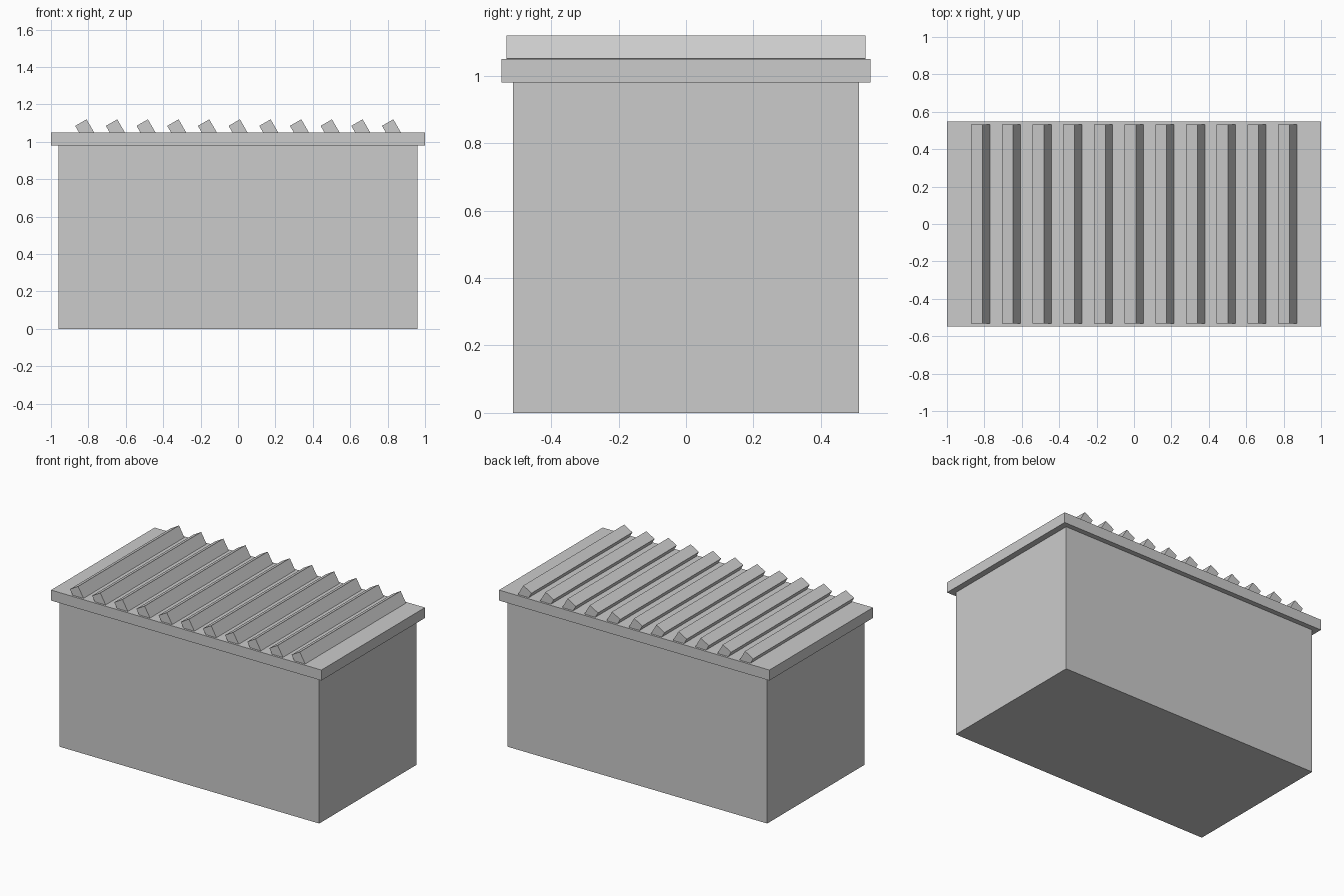
import bpy
import math

if "Cube" in bpy.data.objects:
    bpy.data.objects.remove(bpy.data.objects["Cube"])

grey = bpy.data.materials.new("light_grey")
grey.diffuse_color = (0.6, 0.6, 0.6, 1.0)
grey.use_nodes = True
grey.node_tree.nodes["Principled BSDF"].inputs["Base Color"].default_value = grey.diffuse_color


def box(name, size, location, tilt=0.0):
    """Axis-aligned box, optionally tilted about the y axis."""
    bpy.ops.mesh.primitive_cube_add(size=1, location=location, rotation=(0, tilt, 0))
    obj = bpy.context.object
    obj.name = name
    obj.scale = size
    obj.data.materials.append(grey)
    return obj


BODY_TOP = 0.98
LID_TOP = 1.05

# Main housing
box("body", (1.92, 1.026, BODY_TOP), (0, 0, BODY_TOP / 2))

# Overhanging lid
box("lid", (2.0, 1.094, LID_TOP - BODY_TOP), (0, 0, (LID_TOP + BODY_TOP) / 2))

# Row of tilted slats, half sunk into the lid
SLATS = 11
STEP = 0.164
for i in range(SLATS):
    x = (i - (SLATS - 1) / 2) * STEP
    box(f"slat_{i + 1}", (0.07, 1.066, 0.08), (x, 0, 1.068), math.radians(-30))
